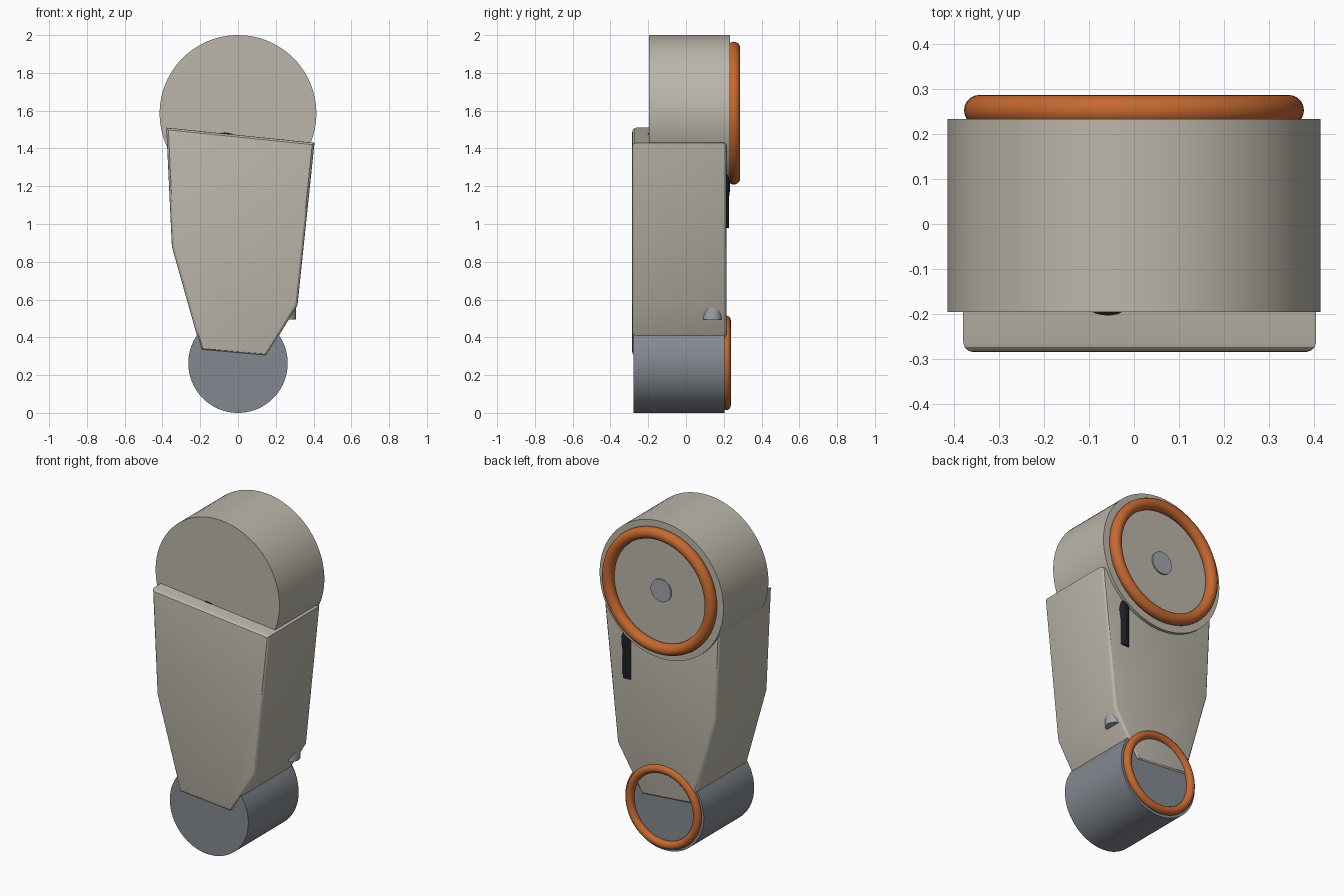
import bpy, bmesh, math

if "Cube" in bpy.data.objects:
    bpy.data.objects.remove(bpy.data.objects["Cube"])

def material(name, rgb):
    m = bpy.data.materials.new(name)
    m.diffuse_color = (*rgb, 1)
    m.use_nodes = True
    m.node_tree.nodes["Principled BSDF"].inputs["Base Color"].default_value = m.diffuse_color
    return m

SHELL = material("warm_shell", (0.50, 0.47, 0.40))
STEEL = material("steel", (0.23, 0.25, 0.28))
LIGHT = material("light_steel", (0.36, 0.38, 0.41))
ORANGE = material("orange", (0.56, 0.14, 0.03))
BLACK = material("black_rubber", (0.012, 0.015, 0.018))

def finish(name, mat, angle=30):
    ob = bpy.context.object
    ob.name = name
    ob.data.materials.append(mat)
    bpy.ops.object.shade_smooth_by_angle(angle=math.radians(angle))
    return ob

def drum(name, mat, r, z, y0, y1):
    bpy.ops.mesh.primitive_cylinder_add(vertices=96, radius=r, depth=y1 - y0,
        location=(0, (y0 + y1) / 2, z), rotation=(math.pi / 2, 0, 0))
    return finish(name, mat)

def ring(name, outer, tube, z, y):
    bpy.ops.mesh.primitive_torus_add(major_radius=outer - tube, minor_radius=tube,
        major_segments=96, minor_segments=20,
        location=(0, y, z), rotation=(math.pi / 2, 0, 0))
    return finish(name, ORANGE)

# Upper joint
drum("upper_joint_drum", SHELL, 0.415, 1.585, -0.196, 0.234)
ring("upper_joint_ring", 0.378, 0.034, 1.587, 0.253)
drum("upper_joint_hub", LIGHT, 0.068, 1.585, 0.20, 0.242)

# Lower joint
drum("lower_joint_drum", STEEL, 0.263, 0.263, -0.277, 0.205)
ring("lower_joint_ring", 0.25, 0.024, 0.265, 0.213)

# Tapered housing: profile extruded through y, with softened front and back rims
profile = [(-0.38, 1.51), (0.405, 1.43), (0.315, 0.57),
           (0.15, 0.30), (-0.195, 0.33), (-0.35, 0.88)]
bm = bmesh.new()
face = bm.faces.new([bm.verts.new((x, -0.285, z)) for x, z in profile])
ext = bmesh.ops.extrude_face_region(bm, geom=[face])
bmesh.ops.translate(bm, vec=(0, 0.5, 0),
    verts=[g for g in ext["geom"] if isinstance(g, bmesh.types.BMVert)])
bmesh.ops.recalc_face_normals(bm, faces=bm.faces)
rims = [e for e in bm.edges if abs(e.verts[0].co.y - e.verts[1].co.y) < 1e-4]
bmesh.ops.bevel(bm, geom=rims, offset=0.022, segments=3, profile=0.5, affect='EDGES')
mesh = bpy.data.meshes.new("arm_housing")
bm.to_mesh(mesh)
bm.free()
housing = bpy.data.objects.new("arm_housing", mesh)
bpy.context.collection.objects.link(housing)
bpy.ops.object.select_all(action='DESELECT')
housing.select_set(True)
bpy.context.view_layer.objects.active = housing
finish("arm_housing", SHELL, 28)

# Round stud poking out of the lower slanted wall
bpy.ops.mesh.primitive_cylinder_add(vertices=48, radius=0.052, depth=0.10,
    location=(0.256, 0.14, 0.545))
finish("side_stud", LIGHT)

# Cable: runs up the back, through the housing, and crests at the front
path = [(0.245, 0.188, 0.98), (0.245, 0.188, 1.12), (0.245, 0.186, 1.24),
        (0.16, 0.06, 1.36), (0.0, -0.15, 1.435), (-0.08, -0.18, 1.446),
        (-0.15, -0.15, 1.42)]
curve = bpy.data.curves.new("cable", 'CURVE')
curve.dimensions = '3D'
curve.bevel_depth = 0.04
curve.bevel_resolution = 5
curve.use_fill_caps = True
spline = curve.splines.new('BEZIER')
spline.bezier_points.add(len(path) - 1)
for p, co in zip(spline.bezier_points, path):
    p.co = co
    p.handle_left_type = p.handle_right_type = 'AUTO'
curve.materials.append(BLACK)
cable = bpy.data.objects.new("cable", curve)
bpy.context.collection.objects.link(cable)
